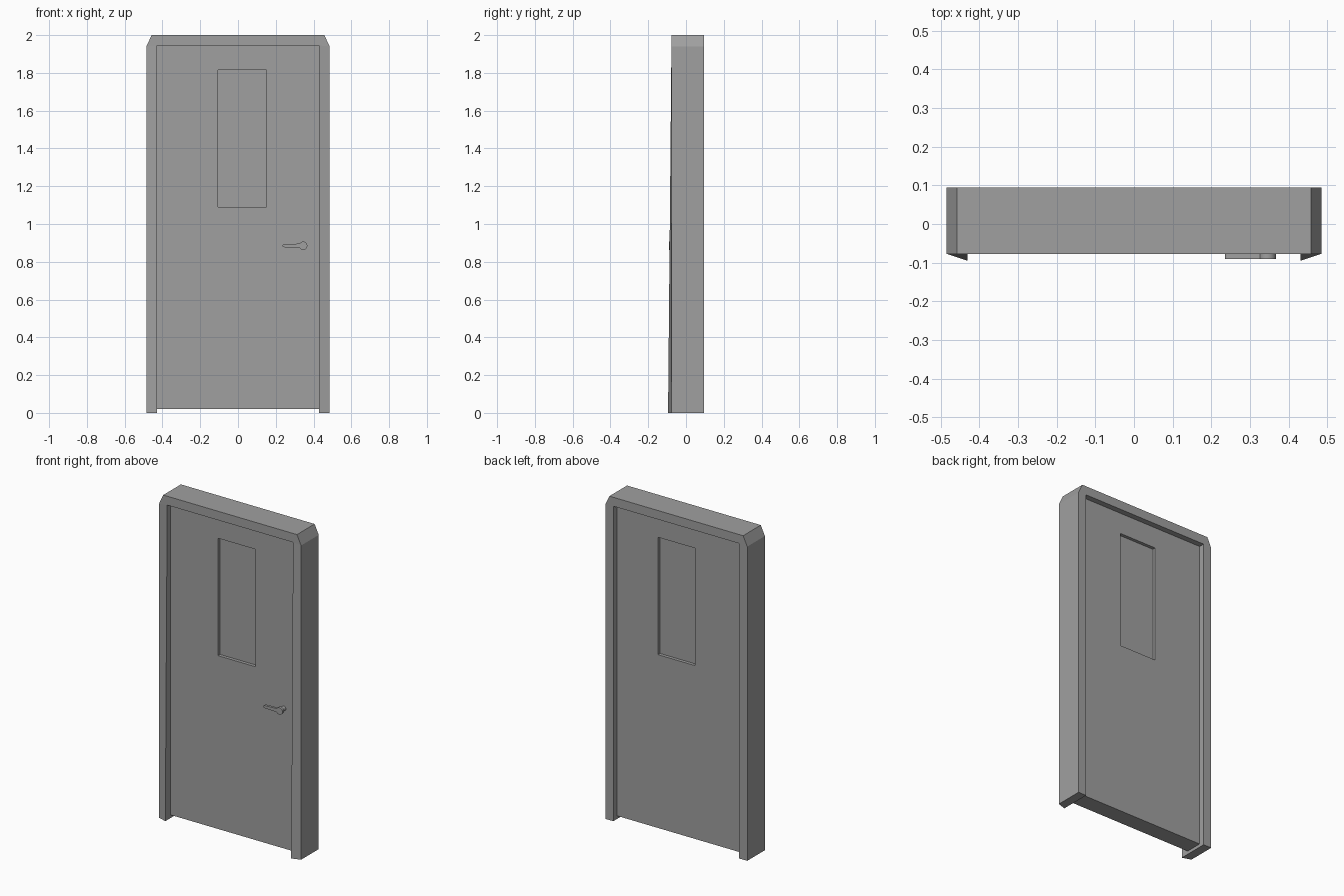
import bpy, bmesh
from math import cos, sin, radians

cube = bpy.data.objects.get("Cube")
if cube:
    bpy.data.objects.remove(cube)

grey = bpy.data.materials.new("mid_grey")
grey.use_nodes = True
grey.diffuse_color = (0.35, 0.35, 0.35, 1)
grey.node_tree.nodes["Principled BSDF"].inputs["Base Color"].default_value = grey.diffuse_color


def finish(name, bm):
    bmesh.ops.remove_doubles(bm, verts=bm.verts[:], dist=0.0005)
    bmesh.ops.recalc_face_normals(bm, faces=bm.faces[:])
    mesh = bpy.data.meshes.new(name)
    bm.to_mesh(mesh)
    bm.free()
    mesh.materials.append(grey)
    obj = bpy.data.objects.new(name, mesh)
    bpy.context.scene.collection.objects.link(obj)
    return obj


def loft(name, sections, closed):
    """Skin a row of cross-sections; cap the ends when it is not a closed ring."""
    bm = bmesh.new()
    rows = [[bm.verts.new(p) for p in s] for s in sections]
    pairs = list(zip(rows, rows[1:])) + ([(rows[-1], rows[0])] if closed else [])
    for a, b in pairs:
        for i in range(len(a)):
            j = (i + 1) % len(a)
            bm.faces.new((a[i], a[j], b[j], b[i]))
    if not closed:
        bm.faces.new(rows[0])
        bm.faces.new(rows[-1])
    return finish(name, bm)


def prism(name, outline, y0, y1):
    """Extrude an x-z outline from y0 to y1."""
    return loft(name, [[(x, y, z) for x, z in outline] for y in (y0, y1)], False)


def section(outer, inner, y_outer, y_inner, back):
    (ox, oz), (ix, iz) = outer, inner
    return [(ox, y_outer, oz), (ix, y_inner, iz), (ix, back, iz), (ox, back, oz)]


def rect(x0, x1, z0, z1):
    return [(x0, z0), (x1, z0), (x1, z1), (x0, z1)]


# Frame: chamfered arch whose inner front edge flares out towards the floor
FRONT, BACK = -0.077, 0.095
corner = (0.43, 1.945)
half = [
    section((0.485, 0), (0.43, 0), FRONT, -0.095, BACK),
    section((0.485, 1.94), corner, FRONT, FRONT, BACK),
    section((0.457, 2), corner, FRONT, FRONT, BACK),
]
other = [[(-x, y, z) for x, y, z in s] for s in reversed(half)]
loft("door_frame", half + other, False)

# Door leaf with a window opening, and the pane set back from both sides
window = rect(-0.105, 0.15, 1.09, 1.815)
leaf = rect(-0.43, 0.43, 0.02, 1.945)
loft("door_leaf", [section(o, i, -0.045, -0.045, 0.06) for o, i in zip(leaf, window)], True)
prism("window_pane", window, -0.025, 0.04)

# Handle: round hub and tapered lever with a rounded tip
HX, HZ = 0.345, 0.885


def arc(cx, r, start, end, steps):
    angles = [radians(start + (end - start) * i / steps) for i in range(steps + 1)]
    return [(cx + r * cos(a), HZ + r * sin(a)) for a in angles]


prism("handle_spindle", arc(HX, 0.014, 0, 345, 23), -0.076, -0.044)
prism("handle_lever", arc(HX, 0.022, -150, 150, 20) + arc(0.243, 0.008, 90, 270, 8),
      -0.09, -0.075)

for name in ("handle_spindle", "handle_lever"):
    obj = bpy.data.objects[name]
    bpy.ops.object.select_all(action="DESELECT")
    obj.select_set(True)
    bpy.context.view_layer.objects.active = obj
    bpy.ops.object.shade_smooth_by_angle(angle=radians(30))
